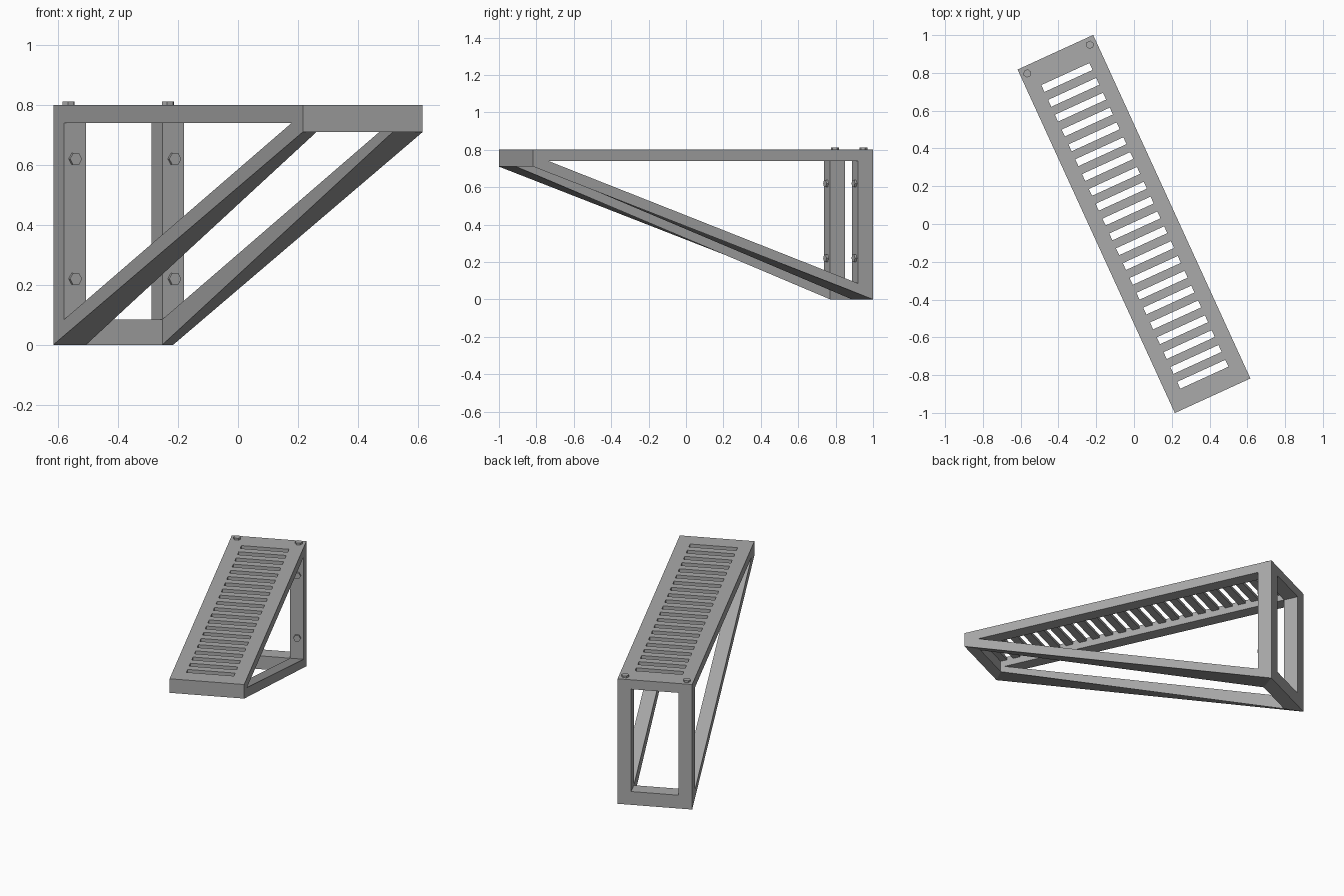
import bpy, bmesh, math
from mathutils import Matrix

cube = bpy.data.objects.get("Cube")
if cube:
    bpy.data.objects.remove(cube, do_unlink=True)

TURN = math.radians(24.6)     # heading of the whole bracket
W, IN = 0.22, 0.14            # outer and inner half widths
BACK = 0.912                  # front face of the rear frame
LIP = -0.935                  # rear face of the front lip
TOP, UNDER = 0.80, 0.74       # top frame heights

grey = bpy.data.materials.new("steel_grey")
grey.use_nodes = True
grey.diffuse_color = (0.4, 0.4, 0.4, 1)
grey.node_tree.nodes["Principled BSDF"].inputs["Base Color"].default_value = (0.4, 0.4, 0.4, 1)


def finish(name, bm, mirror=False):
    """Turn a bmesh into a finished part, optionally mirrored left to right."""
    bmesh.ops.recalc_face_normals(bm, faces=bm.faces)
    mesh = bpy.data.meshes.new(name)
    bm.to_mesh(mesh)
    bm.free()
    mesh.materials.append(grey)
    ob = bpy.data.objects.new(name, mesh)
    bpy.context.collection.objects.link(ob)
    ob.rotation_euler.z = TURN
    if mirror:
        ob.modifiers.new("mirror", "MIRROR").use_mirror_merge = False
    return ob


def loft(name, ring_a, ring_b, mirror=False):
    """Solid between two matching rings of points."""
    bm = bmesh.new()
    a = [bm.verts.new(p) for p in ring_a]
    b = [bm.verts.new(p) for p in ring_b]
    bm.faces.new(a)
    bm.faces.new(b)
    for i in range(len(a)):
        j = (i + 1) % len(a)
        bm.faces.new((a[i], a[j], b[j], b[i]))
    return finish(name, bm, mirror)


def box(name, x, y, z, mirror=False):
    ring = [(x[0], y[0]), (x[1], y[0]), (x[1], y[1]), (x[0], y[1])]
    return loft(name, [(*p, z[0]) for p in ring], [(*p, z[1]) for p in ring], mirror)


# Top frame
box("side_rail", (IN, W), (LIP, 1), (UNDER, TOP), True)
box("front_lip", (-W, W), (-1, LIP), (0.71, TOP))
box("rear_top_bar", (-IN, IN), (BACK, 1), (UNDER, TOP))

# Slatted deck: strips between evenly spaced slots
COUNT, FIRST, LAST, SLOT = 21, -0.875, 0.853, 0.04
start = LIP
for i in range(COUNT + 1):
    centre = FIRST + (LAST - FIRST) * i / (COUNT - 1)
    end = centre - SLOT / 2 if i < COUNT else BACK
    box("deck_slat", (-IN, IN), (start, end), (0.78, TOP))
    start = centre + SLOT / 2

# Rear frame with a mitred foot
box("rear_post", (IN, W), (BACK, 1), (0.085, UNDER), True)
foot = [(-W, 1), (W, 1), (IN, BACK), (-IN, BACK)]
loft("rear_foot_bar", [(*p, 0) for p in foot],
     [(-W, 1, 0.085), (W, 1, 0.085), (IN, BACK, 0.085), (-IN, BACK, 0.085)])

# Diagonal braces, mitred into the foot and the lip
upper = [(LIP, UNDER), (-0.91, UNDER), (BACK, 0.085), (1, 0.085)]
outer = [(1, 0), (-1, 0.71)] + upper
inner = [(BACK, 0), (LIP, 0.71)] + upper
loft("diagonal_brace", [(W, *p) for p in outer], [(IN, *p) for p in inner], True)


# Hexagonal bolts on the deck and the posts
def bolt(name, place, tilt):
    bm = bmesh.new()
    matrix = Matrix.Translation(place) @ Matrix.Rotation(tilt, 4, "X") @ Matrix.Rotation(math.pi / 6, 4, "Z")
    bmesh.ops.create_cone(bm, cap_ends=True, segments=6, radius1=0.022,
                          radius2=0.022, depth=0.024, matrix=matrix)
    finish(name, bm, True)


bolt("deck_bolt", (0.182, 0.96, TOP), 0)
for height in (0.22, 0.62):
    bolt("post_bolt", (0.182, BACK, height), math.pi / 2)
